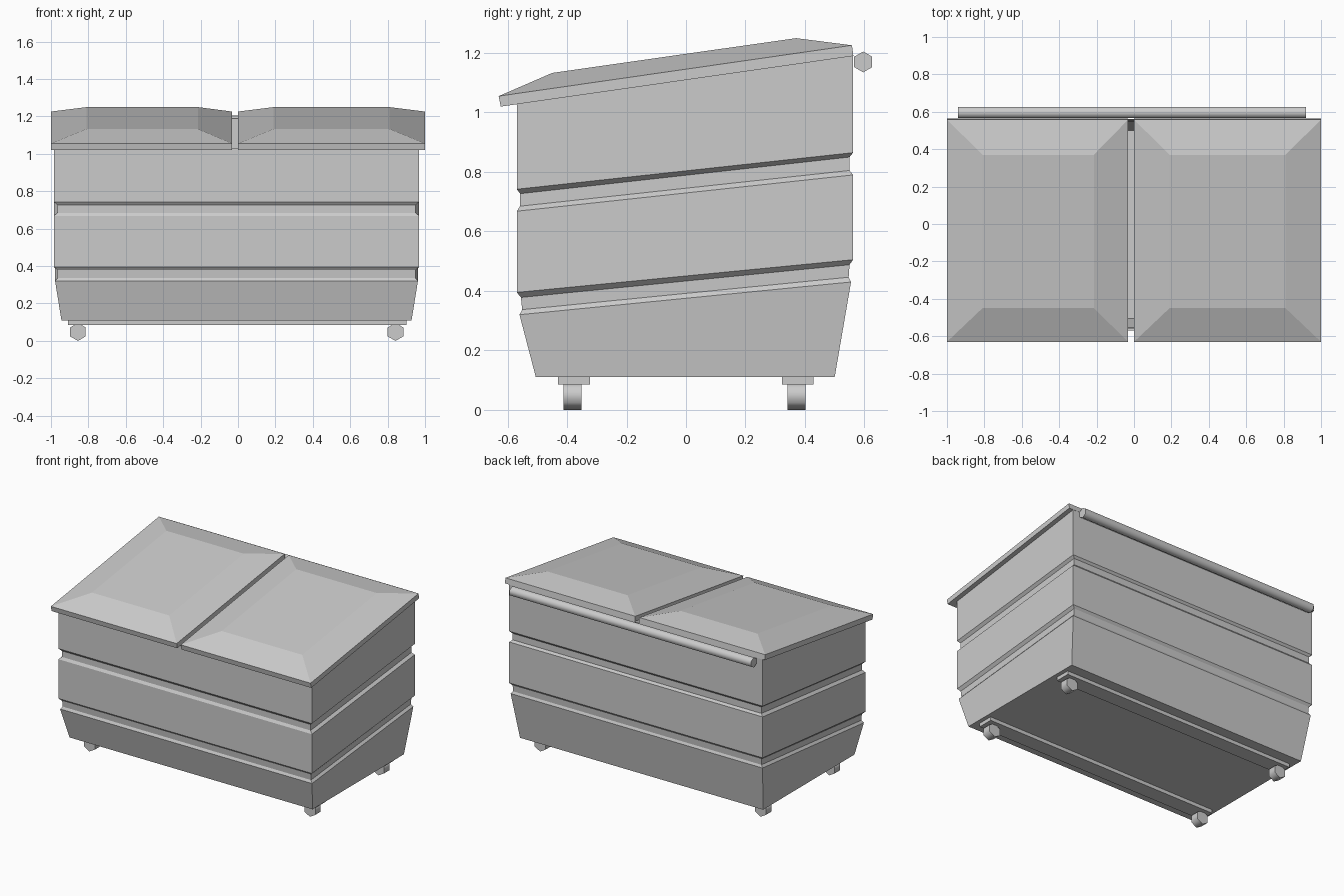
import bpy, bmesh, math
from mathutils import Matrix

if "Cube" in bpy.data.objects:
    bpy.data.objects.remove(bpy.data.objects["Cube"])


def finish(name, bm):
    bmesh.ops.recalc_face_normals(bm, faces=bm.faces)
    mesh = bpy.data.meshes.new(name)
    bm.to_mesh(mesh)
    bm.free()
    obj = bpy.data.objects.new(name, mesh)
    bpy.context.collection.objects.link(obj)
    return obj


def loft(name, rings, cap_top=True):
    """Rectangular rings: (x0, x1, y_front, z_front, y_back, z_back)."""
    bm = bmesh.new()
    loops = []
    for x0, x1, yf, zf, yb, zb in rings:
        corners = [(x0, yf, zf), (x1, yf, zf), (x1, yb, zb), (x0, yb, zb)]
        loops.append([bm.verts.new(c) for c in corners])
    for a, b in zip(loops, loops[1:]):
        for i in range(4):
            j = (i + 1) % 4
            bm.faces.new((a[i], a[j], b[j], b[i]))
    bm.faces.new(loops[0][::-1])
    if cap_top:
        bm.faces.new(loops[-1])
    return finish(name, bm)


def hex_rod(name, radius, length, center, rotation):
    """Six-sided smooth rod with flat ends and a corner pointing up."""
    bm = bmesh.new()
    bmesh.ops.create_cone(bm, cap_ends=True, segments=6, radius1=radius,
                          radius2=radius, depth=length,
                          matrix=Matrix.Translation(center) @ rotation)
    obj = finish(name, bm)
    bpy.ops.object.select_all(action='DESELECT')
    obj.select_set(True)
    bpy.context.view_layer.objects.active = obj
    bpy.ops.object.shade_smooth_by_angle(angle=math.radians(65))
    return obj


# Open bin body with two sloping grooves pressed into the walls
CX = -0.008
profile = [  # half width, y front, z front, y back, z back
    (0.936, -0.505, 0.11, 0.50, 0.11),
    (0.970, -0.560, 0.320, 0.555, 0.430),
    (0.956, -0.551, 0.337, 0.547, 0.446),
    (0.958, -0.555, 0.378, 0.550, 0.488),
    (0.976, -0.569, 0.395, 0.562, 0.505),
    (0.976, -0.569, 0.668, 0.562, 0.790),
    (0.958, -0.558, 0.685, 0.550, 0.805),
    (0.958, -0.558, 0.727, 0.550, 0.850),
    (0.976, -0.569, 0.742, 0.562, 0.865),
    (0.976, -0.569, 1.028, 0.562, 1.190),
]
loft("bin_body", [(CX - w, CX + w, *rest) for w, *rest in profile], cap_top=False)

# Two sloping lids with chamfered raised tops
for side, x0, x1, p0, p1 in (("left", -1.0, -0.031, -0.81, -0.215),
                             ("right", 0.0, 1.0, 0.19, 0.81)):
    loft(side + "_lid", [
        (x0, x1, -0.623, 1.02, 0.563, 1.19),
        (x0, x1, -0.630, 1.055, 0.558, 1.226),
        (p0, p1, -0.450, 1.133, 0.370, 1.250),
    ])

# Hinge bar along the back
hex_rod("hinge_bar", 0.035, 1.86, (-0.01, 0.596, 1.17),
        Matrix.Rotation(math.pi / 2, 4, 'Y') @ Matrix.Rotation(math.pi / 2, 4, 'Z')
        @ Matrix.Rotation(math.pi / 2, 4, 'Z'))
bar = bpy.data.objects["hinge_bar"]
# Turn the bar so a corner points straight up
if max(v.co.z for v in bar.data.vertices) < 1.17 + 0.034:
    bar.data.transform(Matrix.Translation((0, 0.596, 1.17))
                       @ Matrix.Rotation(math.pi / 6, 4, 'X')
                       @ Matrix.Translation((0, -0.596, -1.17)))

# Floor rails with a wheel at each end
for end, y0, y1, wy in (("front", -0.43, -0.323, -0.382), ("back", 0.323, 0.428, 0.372)):
    loft(end + "_rail", [(-0.91, 0.90, y0, z, y1, z) for z in (0.085, 0.111)])
    for side, x in (("left", -0.856), ("right", 0.842)):
        hex_rod(f"{end}_{side}_wheel", 0.048, 0.06, (x, wy, 0.048),
                Matrix.Rotation(math.pi / 2, 4, 'X'))
